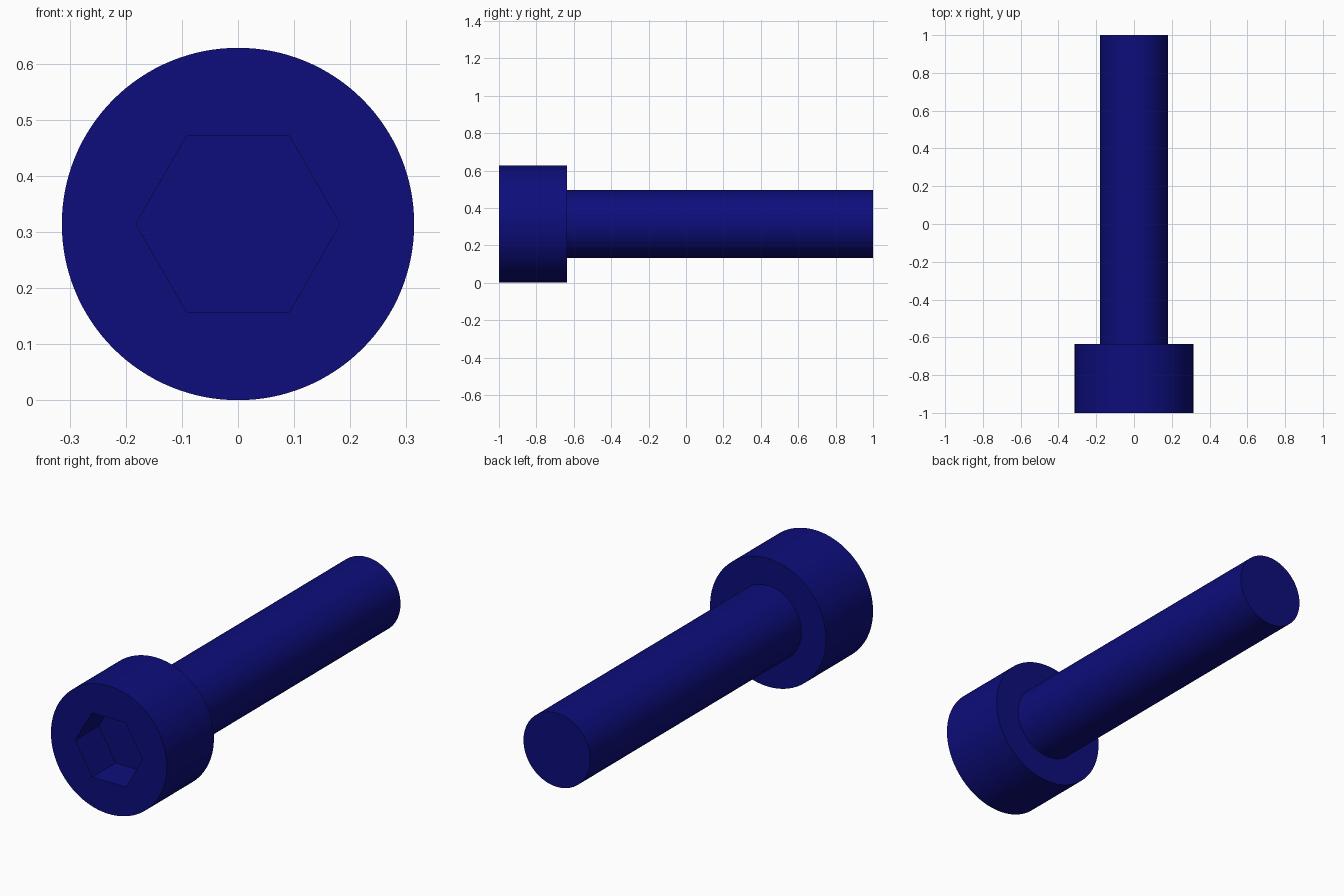
import bpy
import math

default = bpy.data.objects.get("Cube")
if default:
    bpy.data.objects.remove(default, do_unlink=True)

AXIS_Z = 0.314        # height of the bolt's axis
HEAD_R, SHANK_R, HEX_R = 0.314, 0.181, 0.182
FRONT, HEAD_BACK, TIP = -1.0, -0.635, 1.0
SOCKET_DEPTH = 0.182

navy = bpy.data.materials.new("navy blue")
navy.use_nodes = True
colour = (0.004, 0.004, 0.2, 1.0)
navy.diffuse_color = colour
navy.node_tree.nodes["Principled BSDF"].inputs["Base Color"].default_value = colour


def rod(name, radius, y0, y1, sides, spin=0.0):
    """Cylinder or prism along y between y0 and y1."""
    bpy.ops.mesh.primitive_cylinder_add(
        vertices=sides, radius=radius, depth=y1 - y0,
        location=(0, (y0 + y1) / 2, AXIS_Z),
        rotation=(math.pi / 2, spin, 0))
    ob = bpy.context.object
    ob.name = ob.data.name = name
    ob.data.materials.append(navy)
    return ob


def smooth(ob):
    bpy.ops.object.select_all(action='DESELECT')
    ob.select_set(True)
    bpy.context.view_layer.objects.active = ob
    bpy.ops.object.shade_smooth_by_angle(angle=math.radians(30))


# Shank, seated slightly inside the head
shank = rod("shank", SHANK_R, HEAD_BACK - 0.06, TIP, 96)
smooth(shank)

# Head with a hexagonal socket, flats at top and bottom
head = rod("head", HEAD_R, FRONT, HEAD_BACK, 128)
cutter = rod("socket_cutter", HEX_R, FRONT - 0.1, FRONT + SOCKET_DEPTH, 6, math.radians(30))
cutter.hide_render = True
cut = head.modifiers.new("hex socket", 'BOOLEAN')
cut.operation = 'DIFFERENCE'
cut.solver = 'EXACT'
cut.object = cutter
bpy.context.view_layer.objects.active = head
bpy.ops.object.modifier_apply(modifier=cut.name)
bpy.data.objects.remove(cutter, do_unlink=True)
smooth(head)
